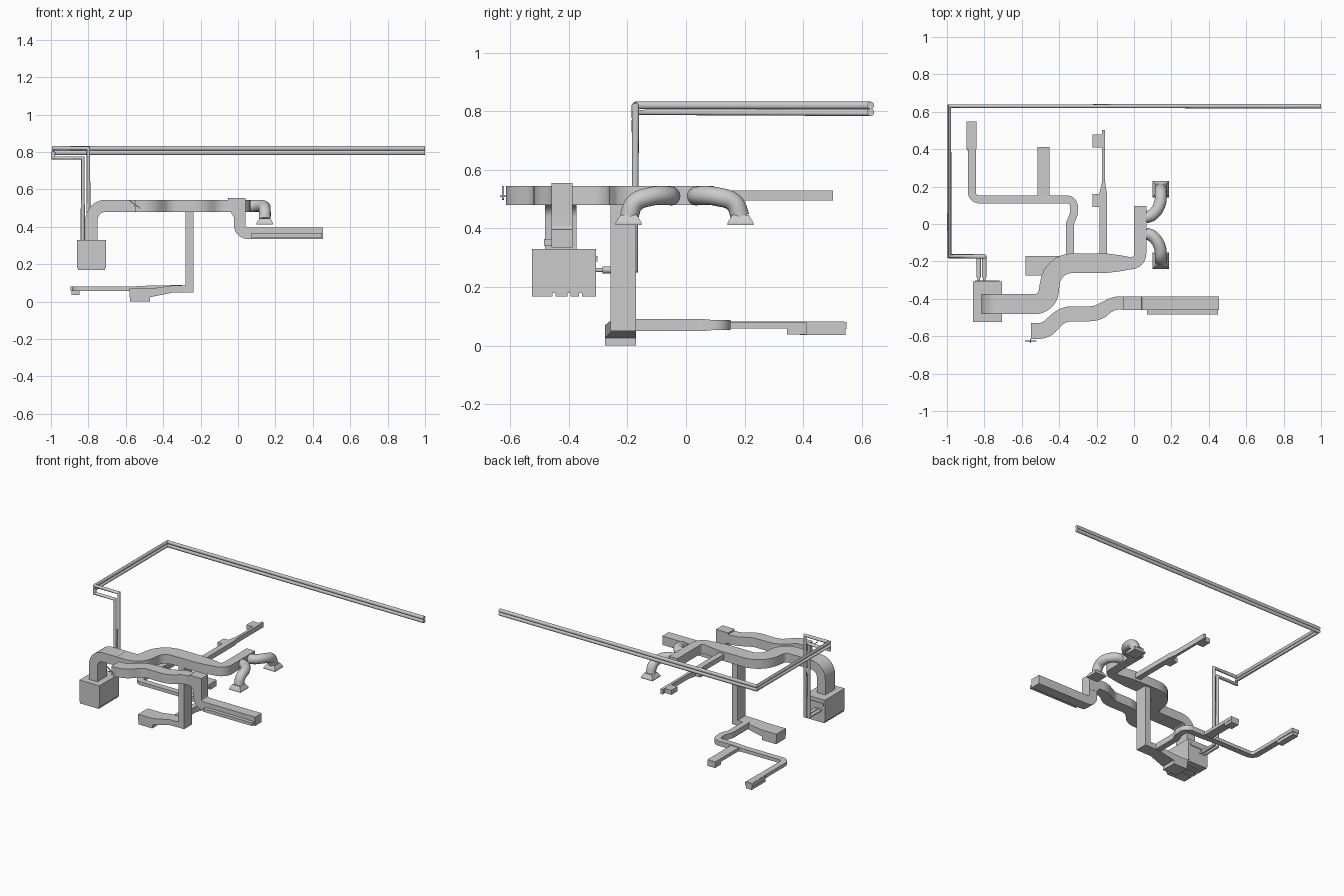
import bpy, bmesh, math
from mathutils import Vector as V

if "Cube" in bpy.data.objects:
    bpy.data.objects.remove(bpy.data.objects["Cube"])


def finish(name, bm):
    bmesh.ops.recalc_face_normals(bm, faces=bm.faces)
    me = bpy.data.meshes.new(name)
    bm.to_mesh(me)
    bm.free()
    ob = bpy.data.objects.new(name, me)
    bpy.context.collection.objects.link(ob)
    return ob


def loft(name, rings):
    """Skin a list of equal-length point rings and cap both ends."""
    bm = bmesh.new()
    rs = [[bm.verts.new(p) for p in r] for r in rings]
    n = len(rs[0])
    for a, b in zip(rs, rs[1:]):
        for i in range(n):
            bm.faces.new((a[i], a[(i + 1) % n], b[(i + 1) % n], b[i]))
    bm.faces.new(rs[0])
    bm.faces.new(rs[-1])
    return finish(name, bm)


def box(name, x0, x1, y0, y1, z0, z1):
    return loft(name, [[(x0, y0, z), (x1, y0, z), (x1, y1, z), (x0, y1, z)] for z in (z0, z1)])


def duct(name, pts, sizes, normal, r=0.08, steps=8):
    """Sweep a rectangle (across, along normal) on a planar path with rounded corners."""
    pts, nrm = [V(p) for p in pts], V(normal)
    frames = [(pts[0], (pts[1] - pts[0]).normalized(), sizes[0])]
    for i in range(1, len(pts) - 1):
        d1, d2 = pts[i] - pts[i - 1], pts[i + 1] - pts[i]
        lim = 0.49 * min(d1.length, d2.length)
        d1.normalize()
        d2.normalize()
        th = d1.angle(d2)
        if th < 0.08:
            frames.append((pts[i], (d1 + d2).normalized(), sizes[i]))
            continue
        t = min(r * math.tan(th / 2), lim)
        rad = t / math.tan(th / 2)
        a = pts[i] - d1 * t
        n = (d2 - d1 * math.cos(th)) / math.sin(th)
        for k in range(steps + 1):
            f = th * k / steps
            frames.append((a + rad * (math.sin(f) * d1 + (1 - math.cos(f)) * n),
                           math.cos(f) * d1 + math.sin(f) * n, sizes[i]))
    frames.append((pts[-1], (pts[-1] - pts[-2]).normalized(), sizes[-1]))
    rings = []
    for p, t, (w, h) in frames:
        s = t.cross(nrm) * w / 2
        u = nrm * h / 2
        rings.append([p - s - u, p + s - u, p + s + u, p - s + u])
    return loft(name, rings)


def tube(name, pts, r, smooth_path=False):
    """Round tube along a path, converted to a mesh."""
    cu = bpy.data.curves.new(name, 'CURVE')
    cu.dimensions = '3D'
    cu.bevel_depth, cu.bevel_resolution, cu.use_fill_caps = r, 6, True
    cu.resolution_u = 8
    sp = cu.splines.new('BEZIER' if smooth_path else 'POLY')
    if smooth_path:
        sp.bezier_points.add(len(pts) - 1)
        for b, p in zip(sp.bezier_points, pts):
            b.co = p
            b.handle_left_type = b.handle_right_type = 'AUTO'
    else:
        sp.points.add(len(pts) - 1)
        for b, p in zip(sp.points, pts):
            b.co = (*p, 1)
    tmp = bpy.data.objects.new(name + "_path", cu)
    bpy.context.collection.objects.link(tmp)
    bpy.context.view_layer.update()
    me = bpy.data.meshes.new_from_object(tmp.evaluated_get(bpy.context.evaluated_depsgraph_get()))
    bpy.data.objects.remove(tmp)
    ob = bpy.data.objects.new(name, me)
    bpy.context.collection.objects.link(ob)
    return ob


Y, Z = (0, 1, 0), (0, 0, 1)

# air handling unit with feet and service cover
box("air_unit", -0.86, -0.705, -0.525, -0.307, 0.18, 0.33)
for i, (a, b) in enumerate([(-0.525, -0.455), (-0.445, -0.405), (-0.395, -0.365), (-0.355, -0.307)]):
    box(f"unit_foot_{i}", -0.855, -0.71, a, b, 0.168, 0.18)
box("unit_cover", -0.85, -0.72, -0.307, -0.302, 0.287, 0.305)

# twin coolant pipes
tube("pipe_upper", [(-0.80, -0.285, 0.258), (-0.80, -0.173, 0.258), (-0.80, -0.173, 0.82),
                    (-0.987, -0.173, 0.82), (-0.987, 0.63, 0.82), (1, 0.63, 0.82)], 0.0125)
tube("pipe_lower", [(-0.83, -0.285, 0.258), (-0.83, -0.173, 0.258), (-0.83, -0.173, 0.768),
                    (-0.987, -0.173, 0.768), (-0.987, -0.173, 0.796), (-0.987, 0.63, 0.796),
                    (1, 0.63, 0.796)], 0.0125)
for i, x in enumerate((-0.80, -0.83)):
    tube(f"pipe_stub_{i}", [(x, -0.31, 0.258), (x, -0.28, 0.258)], 0.007)

# main supply duct: riser elbow then horizontal trunk
duct("main_riser", [(-0.783, -0.428, 0.33), (-0.783, -0.428, 0.512), (-0.6, -0.428, 0.512)],
     [(0.065, 0.108)] * 3, Y, 0.075)
duct("main_trunk", [(-0.6, -0.428, 0.512), (-0.465, -0.428, 0.512), (-0.435, -0.21, 0.512),
                    (-0.15, -0.21, 0.512), (-0.07, -0.21, 0.512), (0.033, -0.21, 0.512), (0.033, 0.095, 0.512)],
     [(0.108, 0.064)] * 2 + [(0.105, 0.064)] * 2 + [(0.085, 0.064), (0.065, 0.064), (0.065, 0.064)], Z, 0.12)

# flexible round ducts with square ceiling diffusers
for nm, s, ye in (("back", 1, 0.186), ("front", -1, -0.196)):
    y = lambda v: -0.008 + s * v
    tube(f"flex_duct_{nm}", [(0.06, y(0.042), 0.51), (0.10, y(0.058), 0.512), (0.138, y(0.115), 0.508),
                             (0.143, ye - s * 0.022, 0.487), (0.143, ye, 0.437)], 0.032, True)
    loft(f"diffuser_{nm}", [[(0.143 + h * a, ye + h * b, z) for a, b in ((-1, -1), (1, -1), (1, 1), (-1, 1))]
                            for h, z in ((0.044, 0.411), (0.044, 0.42), (0.029, 0.445))])

# front duct with drop elbow and long side grille
duct("front_duct", [(-0.55, -0.572, 0.512), (-0.475, -0.572, 0.512), (-0.38, -0.48, 0.512), (-0.2, -0.48, 0.512),
                    (-0.11, -0.422, 0.512), (-0.03, -0.422, 0.512)],
     [(0.085, 0.064)] * 2 + [(0.08, 0.064)] * 2 + [(0.07, 0.064)] * 2, Z, 0.12)
loft("drop_box", [[(a, -0.46, z), (b, -0.46, z), (b, -0.387, z), (a, -0.387, z)]
                  for a, b, z in ((-0.055, 0.04, 0.555), (-0.052, 0.04, 0.5), (-0.022, 0.04, 0.45))])
duct("drop_elbow", [(0.009, -0.424, 0.455), (0.009, -0.424, 0.366), (0.455, -0.424, 0.366)],
     [(0.062, 0.072)] * 3, Y, 0.065)
box("side_grille", 0.07, 0.448, -0.485, -0.45, 0.342, 0.364)

# airflow marker at the open end of the front duct
loft("flow_marker", [[(-0.583, y, 0.54), (-0.58, y, 0.544), (-0.522, y, 0.501), (-0.525, y, 0.497)]
                     for y in (-0.628, -0.622)])
box("marker_tick", -0.556, -0.55, -0.635, -0.615, 0.508, 0.513)

# ceiling branch with two side outlets
duct("ceiling_branch", [(-0.165, -0.17, 0.513), (-0.165, 0.165, 0.513), (-0.163, 0.22, 0.513), (-0.163, 0.502, 0.513)],
     [(0.04, 0.034)] * 2 + [(0.018, 0.034)] * 2, Z)
for i, (a, b) in enumerate([(0.09, 0.16), (0.41, 0.478)]):
    box(f"side_outlet_{i}", -0.222, -0.168, a, b, 0.497, 0.529)

# vertical drop to the floor and flared floor outlet
box("vertical_drop", -0.28, -0.237, -0.257, -0.171, 0.05, 0.485)
loft("floor_flare", [[(x, a, z0), (x, -0.17, z0), (x, -0.17, z1), (x, a, z1)] for x, a, z0, z1 in
                     ((-0.245, -0.256, 0.05, 0.088), (-0.35, -0.256, 0.048, 0.086),
                      (-0.465, -0.276, 0.025, 0.07), (-0.58, -0.276, 0.025, 0.07))])
box("floor_outlet", -0.578, -0.47, -0.276, -0.17, 0.0, 0.03)

# floor branch run with two end vents
duct("floor_run", [(-0.343, -0.18, 0.07), (-0.343, 0.0, 0.07), (-0.321, 0.055, 0.07), (-0.321, 0.131, 0.07),
                   (-0.45, 0.131, 0.07), (-0.55, 0.131, 0.07), (-0.867, 0.131, 0.07), (-0.867, 0.54, 0.07)],
     [(0.042, 0.04)] * 3 + [(0.042, 0.034)] * 2 + [(0.042, 0.024)] * 3, Z, 0.04)
box("floor_branch", -0.515, -0.453, 0.14, 0.412, 0.058, 0.081)
box("branch_vent", -0.513, -0.455, 0.345, 0.412, 0.038, 0.06)
box("end_vent_top", -0.895, -0.842, 0.4, 0.548, 0.056, 0.081)
box("end_vent_face", -0.89, -0.847, 0.39, 0.545, 0.036, 0.058)

# smooth bends, crisp edges
for ob in bpy.context.scene.objects:
    ob.select_set(ob.type == 'MESH')
    bpy.context.view_layer.objects.active = ob
bpy.ops.object.shade_smooth_by_angle(angle=math.radians(30))
